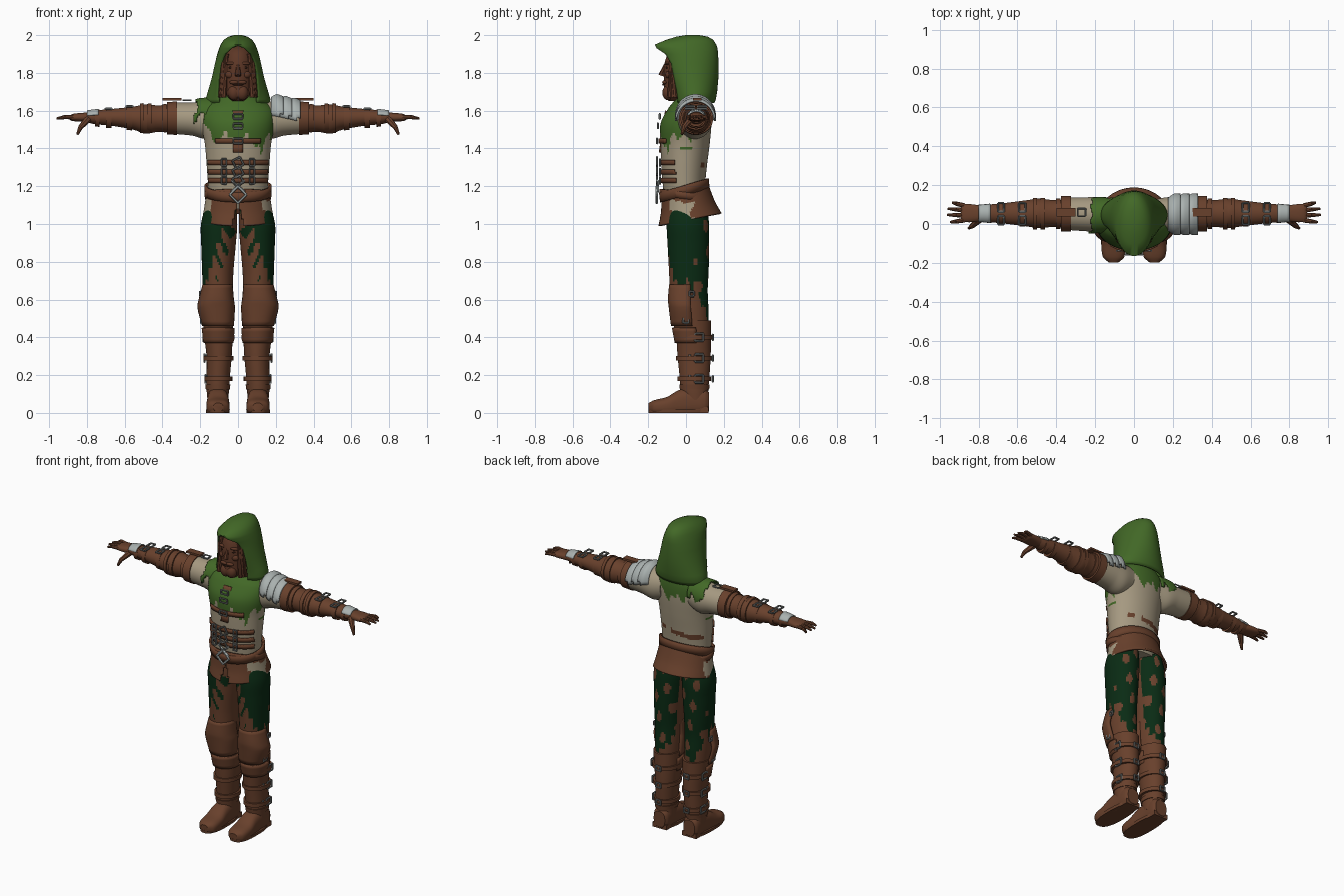
import bpy, bmesh, math
from mathutils import Vector, Matrix

cube = bpy.data.objects.get("Cube")
if cube:
    bpy.data.objects.remove(cube, do_unlink=True)


def material(name, *color):
    mat = bpy.data.materials.new(name)
    mat.use_nodes = True
    mat.diffuse_color = (*color, 1)
    mat.node_tree.nodes["Principled BSDF"].inputs["Base Color"].default_value = (*color, 1)
    return mat


leather = material("brown leather", .14, .052, .025)
skin = material("dark skin", .11, .038, .019)
green = material("leaf green", .055, .14, .02)
forest = material("forest green", .003, .024, .007)
linen = material("beige linen", .38, .32, .22)
silver = material("pale silver", .4, .44, .43)
iron = material("grey iron", .17, .18, .175)
shadow = material("dark hair", .045, .016, .009)


def finish(name, bm, mats, mirror=False, thick=0, angle=40):
    bmesh.ops.recalc_face_normals(bm, faces=bm.faces)
    mesh = bpy.data.meshes.new(name)
    bm.to_mesh(mesh)
    bm.free()
    for mat in mats:
        mesh.materials.append(mat)
    obj = bpy.data.objects.new(name, mesh)
    bpy.context.collection.objects.link(obj)
    bpy.ops.object.select_all(action="DESELECT")
    obj.select_set(True)
    bpy.context.view_layer.objects.active = obj
    bpy.ops.object.shade_smooth_by_angle(angle=math.radians(angle))
    if thick:
        solid = obj.modifiers.new("Thickness", "SOLIDIFY")
        solid.thickness = thick
    if mirror:
        obj.modifiers.new("Mirror", "MIRROR")
    return obj


def sample(rings, t):
    """Smooth cross-section (two centres, two radii) at station t."""
    last = len(rings) - 1
    i = max(k for k in range(last) if k == 0 or rings[k][0] <= t)

    def slope(k):
        a, b = rings[max(k - 1, 0)], rings[min(k + 1, last)]
        return (Vector(b[1:]) - Vector(a[1:])) / (b[0] - a[0])
    h = rings[i + 1][0] - rings[i][0]
    s = (t - rings[i][0]) / h
    blend = s * s * (3 - 2 * s)
    return (Vector(rings[i][1:]) * (1 - blend) + Vector(rings[i + 1][1:]) * blend
            + slope(i) * h * s * (1 - s) ** 2 - slope(i + 1) * h * s * s * (1 - s))


def loft(name, rings, mats, axis="z", seg=32, steps=4, square=2, tilt=0,
         rule=None, keep=None, mirror=False, thick=0, floor=False):
    bm = bmesh.new()
    stations = [a[0] + (b[0] - a[0]) * k / steps
                for a, b in zip(rings, rings[1:]) for k in range(steps)] + [rings[-1][0]]
    rows = []
    for t in stations:
        a, b, ra, rb = sample(rings, t)
        row = []
        for k in range(seg):
            ang = math.tau * (k + .5) / seg
            c, s = (math.copysign(abs(f) ** (2 / square), f) for f in (math.cos(ang), math.sin(ang)))
            u, v = a + max(ra, .003) * c, b + max(rb, .003) * s
            p = {"z": (u, v, t + tilt * v), "x": (t, u, v), "y": (u, t, v)}[axis]
            row.append(bm.verts.new((p[0], p[1], max(p[2], 0) if floor else p[2])))
        rows.append(row)
    for low, high in zip(rows, rows[1:]):
        for k in range(seg):
            n = (k + 1) % seg
            bm.faces.new((low[k], low[n], high[n], high[k]))
    if not keep:
        bm.faces.new(rows[0])
        bm.faces.new(rows[-1])
    for face in list(bm.faces):
        p = face.calc_center_median()
        if keep and not keep(p):
            bm.faces.remove(face)
        elif rule:
            face.material_index = rule(p)
    bmesh.ops.delete(bm, geom=[v for v in bm.verts if not v.link_faces], context="VERTS")
    return finish(name, bm, mats, mirror, thick)


def rods(name, pairs, mat, start, end=None, sides=8, mirror=False):
    bm = bmesh.new()
    for p, q in pairs:
        p, q = Vector(p), Vector(q)
        spin = (q - p).to_track_quat("Z", "Y").to_matrix().to_4x4()
        bmesh.ops.create_cone(bm, cap_ends=True, segments=sides, radius1=start, radius2=end or start,
                              depth=(q - p).length, matrix=Matrix.Translation((p + q) / 2) @ spin)
    return finish(name, bm, [mat], mirror)


def blobs(name, items, mat, mirror=False, boxes=False):
    bm = bmesh.new()
    for centre, size in items:
        place = Matrix.Translation(centre) @ Matrix.Diagonal((*size, 1))
        if boxes:
            bmesh.ops.create_cube(bm, size=2, matrix=place)
        else:
            bmesh.ops.create_uvsphere(bm, u_segments=16, v_segments=10, radius=1, matrix=place)
    return finish(name, bm, [mat], mirror)


def frame(centre, u, v):
    c, u, v = Vector(centre), Vector(u), Vector(v)
    corners = [c + u + v, c + u - v, c - u - v, c - u + v]
    return list(zip(corners, corners[1:] + corners[:1]))


def jag(p):
    return .02 * math.sin(61 * p.x + 17 * p.z + 9 * p.y) + .015 * math.sin(113 * p.x - 47 * p.z + 71 * p.y)


# Torso: beige shirt with a ragged green mantle
TORSO = [(1.08, 0, 0, .15, .11), (1.2, 0, -.01, .158, .112), (1.3, 0, -.01, .165, .12),
         (1.42, 0, -.005, .175, .13), (1.53, 0, 0, .193, .135), (1.61, 0, .02, .185, .115),
         (1.66, 0, .035, .13, .09), (1.7, 0, .04, .07, .06)]


def shirt_color(p):
    if p.y > .03:
        brown = abs(p.z - 1.3 - .15 * p.x) < .016 and p.x * 9 + jag(p) * 40 < .6
        return 2 if brown else int(p.z > 1.53 + abs(p.x) * .2 + jag(p))
    spot = abs(p.z - 1.4) < .012 and abs(p.y) < .03
    hem = 1.45 - .25 * max(p.x, 0) + max(abs(p.x) - .13, 0) * 1.5
    return int(spot or p.z > hem + 1.4 * jag(p))


loft("torso", TORSO, [linen, green, leather], seg=112, steps=9, rule=shirt_color)


def band(name, z, half, mat, grow=.01, tilt=0, keep=lambda p: True, steps=2):
    rings = []
    for t in (z - half, z + half):
        a, b, ra, rb = sample(TORSO, t)
        rings.append((t, a, b, ra + grow, rb + grow))
    return loft(name, rings, [mat], seg=112, steps=steps, tilt=tilt, keep=keep, thick=.012)


band("chest_placket", 1.49, .11, leather, keep=lambda p: p.y < 0 and abs(p.x) < .03, steps=8)
for i, z in enumerate((1.23, 1.275, 1.325, 1.44)):
    reach = .12 if z > 1.4 else .16
    band(f"front_strap_{i}", z, .013, leather, keep=lambda p: p.y < 0 and abs(p.x) < reach)
band("waist_belt", 1.18, .027, leather, grow=.02, tilt=.28)
band("lower_belt", 1.15, .018, leather, grow=.022, tilt=-.12)

# Skirt of the jerkin, split at the front
loft("jerkin_skirt", [(1.02, 0, .02, .19, .168), (1.09, 0, .01, .178, .143), (1.19, 0, -.005, .164, .122)],
     [leather, linen], seg=96, steps=10, tilt=.2, thick=.012,
     keep=lambda p: p.y > 0 or abs(p.x) > .3 * (1.11 - p.z),
     rule=lambda p: int(abs(p.y + .01) < .06 + jag(p) and 1.03 < p.z - jag(p) / 2 < 1.12))

# Buckles and lacing on the torso
fittings = []
for z in (1.23, 1.275, 1.325):
    for x in (-.075, .075):
        fittings += frame((x, -.138, z), (.013, 0, 0), (0, 0, .018))
    fittings += frame((0, -.153, z), (.02, 0, .01), (-.01, 0, .02))
for z in (1.44, 1.52, 1.57):
    fittings += frame((0, -.153 + max(z - 1.5, 0) * .2, z), (.025, 0, 0), (0, 0, .013))
rods("torso_buckles", fittings, iron, .0055, sides=6)
rods("belt_clasp", frame((0, -.155, 1.155), (.022, 0, .022), (.022, 0, -.022))
     + [((-.035, -.15, 1.23), (.035, -.15, 1.17)), ((.035, -.15, 1.23), (-.035, -.15, 1.17))],
     silver, .007, sides=6)


# Trousers: brown with ragged dark green patches
def trouser_color(p):
    j = 1.3 * jag(p)
    if p.y < 0:
        return int(p.x > .04 + .36 * (1.0 - p.z) + j and p.z > .68 + j)
    blotch = p.y > .04 and math.sin(58 * p.x + 15 * p.z) * math.sin(27 * p.z - 21 * p.x) > .5
    return int(p.z > .74 - 2.2 * min(p.y, .1) + j and not blotch and (p.x > .05 or p.y > .05))


loft("trouser_legs", [(.42, .105, .03, .07, .09), (.55, .106, .022, .077, .097), (.65, .107, .015, .08, .1),
                      (.75, .107, .015, .083, .105), (.9, .103, .012, .092, .11), (1.0, .1, .01, .096, .112),
                      (1.1, .09, .01, .08, .1)], [leather, forest], seg=64, steps=9, rule=trouser_color, mirror=True)

# Boots, knee guards and feet
loft("boot_shafts", [(.06, .106, .05, .055, .065), (.13, .107, .045, .06, .074), (.2, .104, .045, .062, .08),
                     (.3, .1, .043, .067, .088), (.4, .103, .04, .075, .092), (.49, .105, .035, .08, .098)],
     [leather], mirror=True)
loft("knee_guards", [(.46, .106, .02, .085, .1), (.56, .116, .012, .1, .104), (.6, .115, .01, .094, .106),
                     (.68, .108, .01, .08, .1)], [leather], square=2.3, keep=lambda p: p.y < .03 + jag(p) * .3,
     mirror=True, thick=.014)
loft("boot_cuffs", [(.37, .103, .03, .08, .09), (.45, .105, .025, .088, .1)], [leather],
     keep=lambda p: p.y < .06, mirror=True, thick=.012)
loft("ankle_cuffs", [(.125, .107, .045, .064, .078), (.15, .107, .045, .067, .081)], [leather], mirror=True)
loft("feet", [(-.198, .105, .03, .025, .022), (-.17, .105, .03, .055, .037), (-.1, .106, .035, .062, .05),
              (-.04, .106, .05, .058, .07), (.03, .107, .06, .055, .075), (.1, .107, .06, .052, .07),
              (.122, .107, .06, .04, .05)], [leather], axis="y", square=2.6, floor=True, mirror=True)
loft("soles", [(0, .107, -.04, .062, .158), (.018, .107, -.04, .064, .16)], [leather], square=2.6, mirror=True)
blobs("heels", [((.107, .075, .015), (.05, .045, .015))], leather, mirror=True, boxes=True)

# Leg straps with side buckles
for i, z in enumerate((.18, .29, .4)):
    _, cy, rx, ry = sample([(.1, .105, .045, .06, .074), (.45, .104, .04, .078, .094)], z)
    loft(f"calf_strap_{i}", [(z - .012, .104, cy, rx + .01, ry + .01), (z + .012, .104, cy, rx + .01, ry + .01)],
         [leather], mirror=True)
    rods(f"calf_buckles_{i}", frame((.108 + rx, .07, z), (0, .022, 0), (0, 0, .02))
         + frame((.1, .142, z), (.016, 0, 0), (0, 0, .014)) + [((.1 + rx, .02, z - .01), (.1 + rx, .02, z + .02))],
         iron, .006, sides=6, mirror=True)
rods("knee_buckles", frame((.195, .0, .49), (0, .014, 0), (0, 0, .014))
     + frame((.2, .03, .63), (0, .012, 0), (0, 0, .012)), iron, .006, sides=6, mirror=True)

# Sleeves and leather arms
loft("sleeves", [(.1, .045, 1.56, .08, .09), (.17, .048, 1.55, .09, .1), (.24, .05, 1.555, .088, .088),
                 (.34, .052, 1.56, .083, .083)], [linen], axis="x", steps=8, mirror=True)
loft("right_shoulder_mantle", [(-.235, .04, 1.57, .09, .09), (-.19, .045, 1.57, .094, .098),
                               (-.1, .045, 1.57, .09, .1)], [green], axis="x", steps=8, seg=48, thick=.008,
     keep=lambda p: p.z > 1.56 + 1.5 * jag(p) and p.x > -.225 + jag(p))
loft("leather_arms", [(.33, .052, 1.56, .075, .078), (.42, .054, 1.558, .07, .07), (.49, .055, 1.556, .076, .078),
                      (.55, .055, 1.56, .068, .062), (.65, .055, 1.564, .055, .047), (.76, .055, 1.565, .044, .036),
                      (.79, .055, 1.565, .04, .03)], [leather], axis="x", mirror=True)
for i, (x, r, half) in enumerate([(.35, .091, .026), (.39, .078, .012), (.47, .081, .012), (.51, .082, .01),
                                  (.575, .066, .014), (.685, .054, .014), (.745, .047, .012)]):
    loft(f"arm_band_{i}", [(x - half, .053, 1.56, r, r * .98), (x + half, .053, 1.56, r, r * .94)], [leather],
         axis="x", steps=2, mirror=True)
blobs("shoulder_tabs", [((.35, .06, 1.66), (.05, .022, .006))], leather, mirror=True, boxes=True)
rods("arm_buckles", [bar for x, z in ((.575, 1.627), (.685, 1.614))
                     for y in (.02, .085) for bar in frame((x, y, z - .004), (.016, 0, 0), (0, .022, 0))],
     iron, .006, sides=6, mirror=True)
rods("tab_buckle", frame((-.27, .06, 1.655), (.02, 0, 0), (0, .02, 0)), iron, .005, sides=6)
loft("wrist_plates", [(.74, .055, 1.565, .052, .045), (.8, .055, 1.565, .046, .037)], [silver], axis="x",
     keep=lambda p: p.z > 1.575, mirror=True, thick=.008)

# Hands
loft("palms", [(.77, .055, 1.565, .036, .028), (.82, .055, 1.565, .045, .024), (.875, .057, 1.564, .047, .019),
               (.89, .057, 1.563, .04, .012)], [leather], axis="x", square=2.4, mirror=True)
knuckles = [(.872, y, 1.565) for y in (.02, .045, .07, .094)]
middles = [(.915, y, 1.567) for y in (.013, .046, .075, .105)]
tips = [(x, y, 1.558) for x, y in ((.945, .01), (.961, .047), (.958, .079), (.935, .11))]
rods("finger_bases", zip(knuckles, middles), leather, .0125, .011, mirror=True)
rods("finger_tips", zip(middles, tips), leather, .011, .006, mirror=True)
rods("thumbs", [((.795, .025, 1.555), (.835, -.012, 1.51))], leather, .02, .013, mirror=True)
rods("thumb_tips", [((.833, -.01, 1.513), (.85, -.022, 1.475))], leather, .013, .007, mirror=True)

# Layered plate on the left shoulder
for i in range(3):
    x = .175 + .045 * i
    loft(f"shoulder_plate_{i}", [(x, .05, 1.582 - .008 * i, .085, .09), (x + .03, .05, 1.58 - .01 * i, .106, .108),
                                 (x + .065, .05, 1.57 - .01 * i, .108, .106)], [silver], axis="x",
         keep=lambda p: p.z > 1.575 - .01 * i, thick=.01)

# Head, face and beard
loft("neck", [(1.58, 0, .03, .065, .06), (1.74, 0, .01, .06, .06)], [skin])
loft("head", [(1.65, 0, -.055, .03, .035), (1.68, 0, -.05, .06, .068), (1.73, 0, -.025, .078, .092),
              (1.79, 0, -.01, .085, .108), (1.86, 0, 0, .085, .112), (1.92, 0, .015, .07, .095),
              (1.955, 0, .03, .03, .04)], [skin])
rods("nose", [((0, -.108, 1.845), (0, -.13, 1.785))], skin, .008, .017)
blobs("cheeks_and_brows", [((.04, -.088, 1.79), (.028, .022, .022)), ((.035, -.096, 1.85), (.032, .016, .009))],
      skin, mirror=True)
blobs("eyes_and_mouth", [((.034, -.1, 1.828), (.017, .008, .006)), ((.008, -.12, 1.737), (.02, .006, .004))],
      shadow, mirror=True)
blobs("moustache_and_beard", [((.02, -.112, 1.75), (.026, .014, .011)), ((.022, -.095, 1.695), (.032, .03, .04))],
      skin, mirror=True)
rods("hair_locks", [((x, -.075, 1.9), (x + .016, y, 1.67)) for x, y in ((.06, -.085), (.068, -.07), (.074, -.055))],
     skin, .012, .015, mirror=True)

# Hood: rows of height, half width, front edge, back edge, opening half width
HOOD = [(2.0, .022, .0, .07, 0), (1.992, .05, -.05, .115, 0), (1.975, .075, -.105, .145, 0),
        (1.95, .092, -.165, .16, 0), (1.93, .1, -.155, .167, .035), (1.9, .11, -.11, .17, .068),
        (1.85, .122, -.08, .172, .092), (1.78, .137, -.066, .172, .102), (1.7, .16, -.05, .165, .105),
        (1.66, .172, -.045, .158, .1), (1.64, .168, -.045, .15, .098)]
bm = bmesh.new()
rows = []
for z, w, front, back, gap in HOOD:
    limit = math.pi - math.asin(gap / w)
    turns = [limit * (k / 24 - 1) for k in range(49)]
    rows.append([bm.verts.new((w * math.sin(a), back - (back - front) * (1 - math.cos(a)) / (1 - math.cos(limit)), z))
                 for a in turns])
for upper, lower in zip(rows, rows[1:]):
    for k in range(48):
        bm.faces.new((upper[k], upper[k + 1], lower[k + 1], lower[k]))
bm.faces.new(rows[0][:-1])
bmesh.ops.remove_doubles(bm, verts=bm.verts, dist=.0005)
finish("hood", bm, [green], thick=.01, angle=60)
